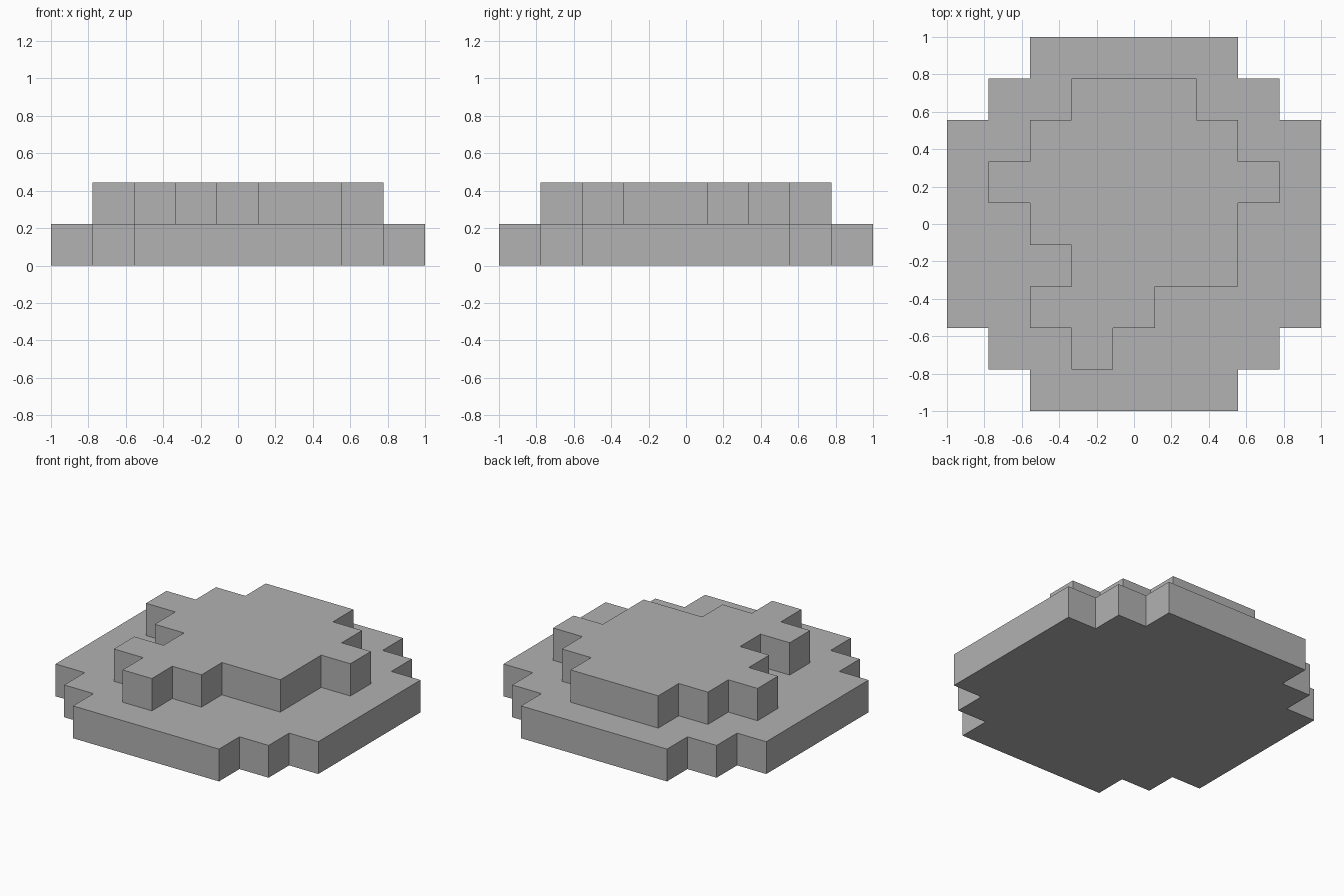
import bpy
import bmesh

CELLS = 9
CELL = 2 / CELLS

cube = bpy.data.objects.get("Cube")
if cube:
    bpy.data.objects.remove(cube, do_unlink=True)

# Single stone-grey material
grey = bpy.data.materials.new("grey")
grey.use_nodes = True
colour = (0.445, 0.445, 0.445, 1)
grey.diffuse_color = colour
grey.node_tree.nodes["Principled BSDF"].inputs["Base Color"].default_value = colour


def stepped_slab(name, first_row, spans, level):
    """Extrude a stepped outline; each span is (left, right) in cells, back to front."""
    right_side, left_side = [], []
    for row, (left, right) in enumerate(spans, first_row):
        right_side += [(right, row), (right, row + 1)]
        left_side += [(left, row), (left, row + 1)]
    outline = left_side + right_side[::-1]
    # Points listed twice lie on a straight edge, so only corners are kept
    corners = [p for p in outline if outline.count(p) == 1]

    bm = bmesh.new()
    verts = [bm.verts.new((c * CELL - 1, 1 - r * CELL, level * CELL)) for c, r in corners]
    face = bm.faces.new(verts)
    extruded = bmesh.ops.extrude_face_region(bm, geom=[face], use_keep_orig=True)
    top = [v for v in extruded["geom"] if isinstance(v, bmesh.types.BMVert)]
    bmesh.ops.translate(bm, verts=top, vec=(0, 0, CELL))
    bmesh.ops.recalc_face_normals(bm, faces=bm.faces[:])
    mesh = bpy.data.meshes.new(name)
    bm.to_mesh(mesh)
    bm.free()
    mesh.materials.append(grey)
    bpy.context.collection.objects.link(bpy.data.objects.new(name, mesh))


# Wide symmetrical base
stepped_slab("base_tier", 0, [(2, 7), (1, 8)] + [(0, 9)] * 5 + [(1, 8), (2, 7)], 0)

# Irregular raised layer
stepped_slab("upper_tier", 1,
             [(3, 6), (2, 7), (1, 8), (2, 7), (3, 7), (2, 5), (3, 4)], 1)
